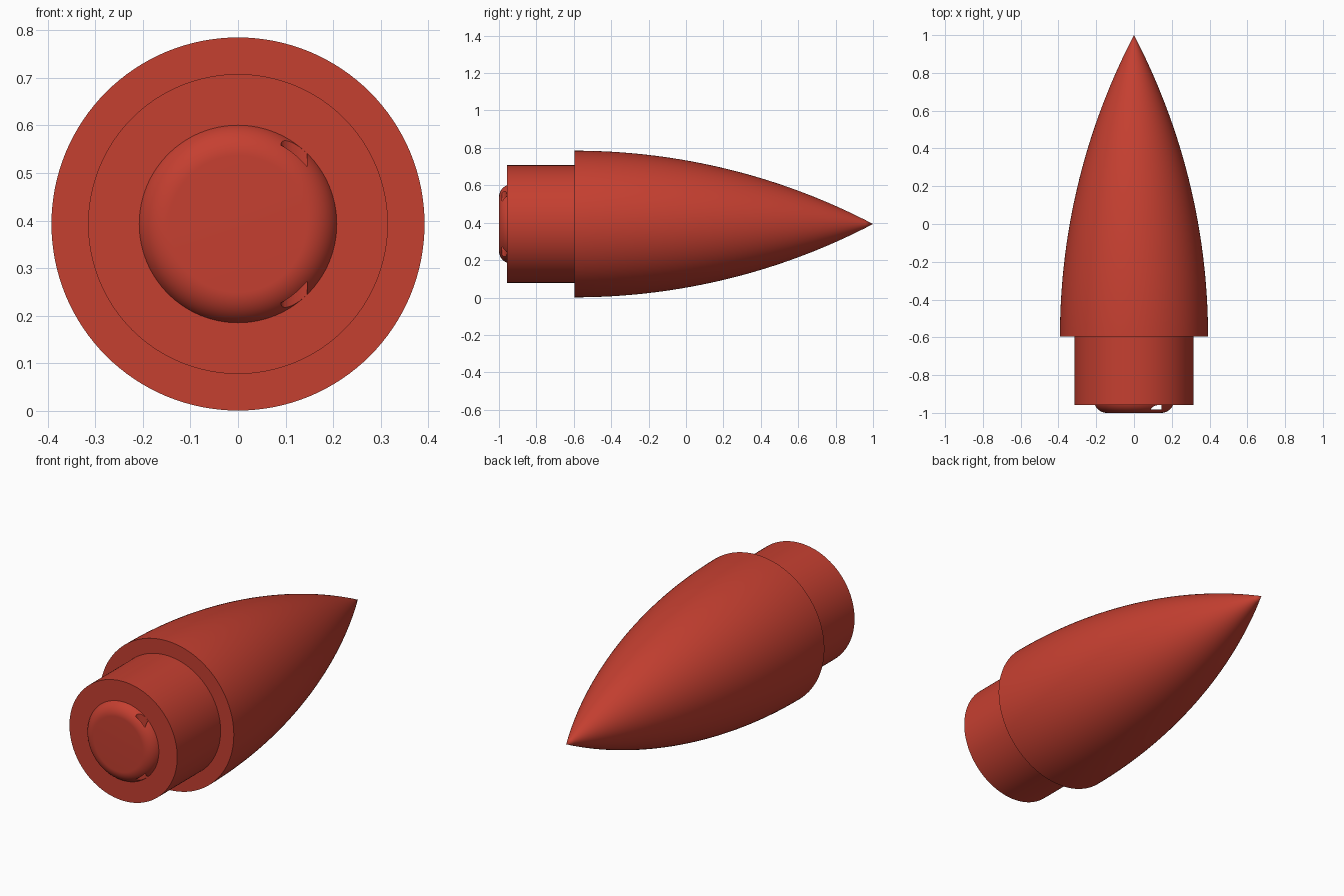
import bpy, bmesh, math

if "Cube" in bpy.data.objects:
    bpy.data.objects.remove(bpy.data.objects["Cube"])

CZ = 0.393           # height of the long axis
SEGS = 128

red = bpy.data.materials.new("brick red")
red.diffuse_color = (0.56, 0.05, 0.03, 1)
red.use_nodes = True
red.node_tree.nodes["Principled BSDF"].inputs["Base Color"].default_value = red.diffuse_color


def make_object(name, bm):
    bmesh.ops.recalc_face_normals(bm, faces=bm.faces)
    mesh = bpy.data.meshes.new(name)
    bm.to_mesh(mesh)
    bm.free()
    mesh.materials.append(red)
    obj = bpy.data.objects.new(name, mesh)
    bpy.context.collection.objects.link(obj)
    return obj


def lathe(name, profile):
    """Revolve (radius, y) points around the long axis."""
    bm = bmesh.new()
    verts = [bm.verts.new((r, y, CZ)) for r, y in profile]
    edges = [bm.edges.new(pair) for pair in zip(verts, verts[1:])]
    bmesh.ops.spin(bm, geom=verts + edges, cent=(0, 0, CZ), axis=(0, 1, 0),
                   angle=math.tau, steps=SEGS)
    bmesh.ops.remove_doubles(bm, verts=bm.verts, dist=1e-5)
    return make_object(name, bm)


def shade(obj):
    bpy.ops.object.select_all(action='DESELECT')
    obj.select_set(True)
    bpy.context.view_layer.objects.active = obj
    bpy.ops.object.shade_smooth_by_angle(angle=math.radians(30))


# Nose cone: plug shoulder, step and tangent ogive up to the tip
BASE, RADIUS, LENGTH = -0.595, 0.392, 1.595
rho = (RADIUS ** 2 + LENGTH ** 2) / (2 * RADIUS)
ogive = []
for i in range(41):
    d = LENGTH * i / 40
    ogive.append((max(0, math.sqrt(rho ** 2 - d ** 2) + RADIUS - rho), BASE + d))
nose = lathe("nose_cone", [(0, -0.957), (0.315, -0.957), (0.315, BASE)] + ogive)

# Rounded end boss, slightly sunk into the shoulder
FILLET, FLAT = 0.07, 0.143
profile = [(0, -1.0)]
for i in range(17):
    a = math.radians(74) * i / 16
    profile.append((FLAT + FILLET * math.sin(a), -0.93 - FILLET * math.cos(a)))
profile += [(0, profile[-1][1])]
boss = lathe("end_boss", profile)

# Cord slot: quarter-ellipse section running up through the boss
bm = bmesh.new()
corner = (0.145, -0.983)
section = [corner] + [(corner[0] - 0.055 * math.cos(t), corner[1] + 0.026 * math.sin(t))
                      for t in (math.pi / 2 * i / 12 for i in range(13))]
face = bm.faces.new([bm.verts.new((x, y, CZ - 0.4)) for x, y in section])
ext = bmesh.ops.extrude_face_region(bm, geom=[face])
bmesh.ops.translate(bm, vec=(0, 0, 0.8),
                    verts=[v for v in ext["geom"] if isinstance(v, bmesh.types.BMVert)])
cutter = make_object("cord_slot_cutter", bm)
cutter.hide_render = True
cutter.hide_set(True)

mod = boss.modifiers.new("cord_slot", 'BOOLEAN')
mod.operation, mod.solver, mod.object = 'DIFFERENCE', 'EXACT', cutter
bpy.context.view_layer.objects.active = boss
bpy.ops.object.modifier_apply(modifier=mod.name)

for part in (nose, boss):
    shade(part)
